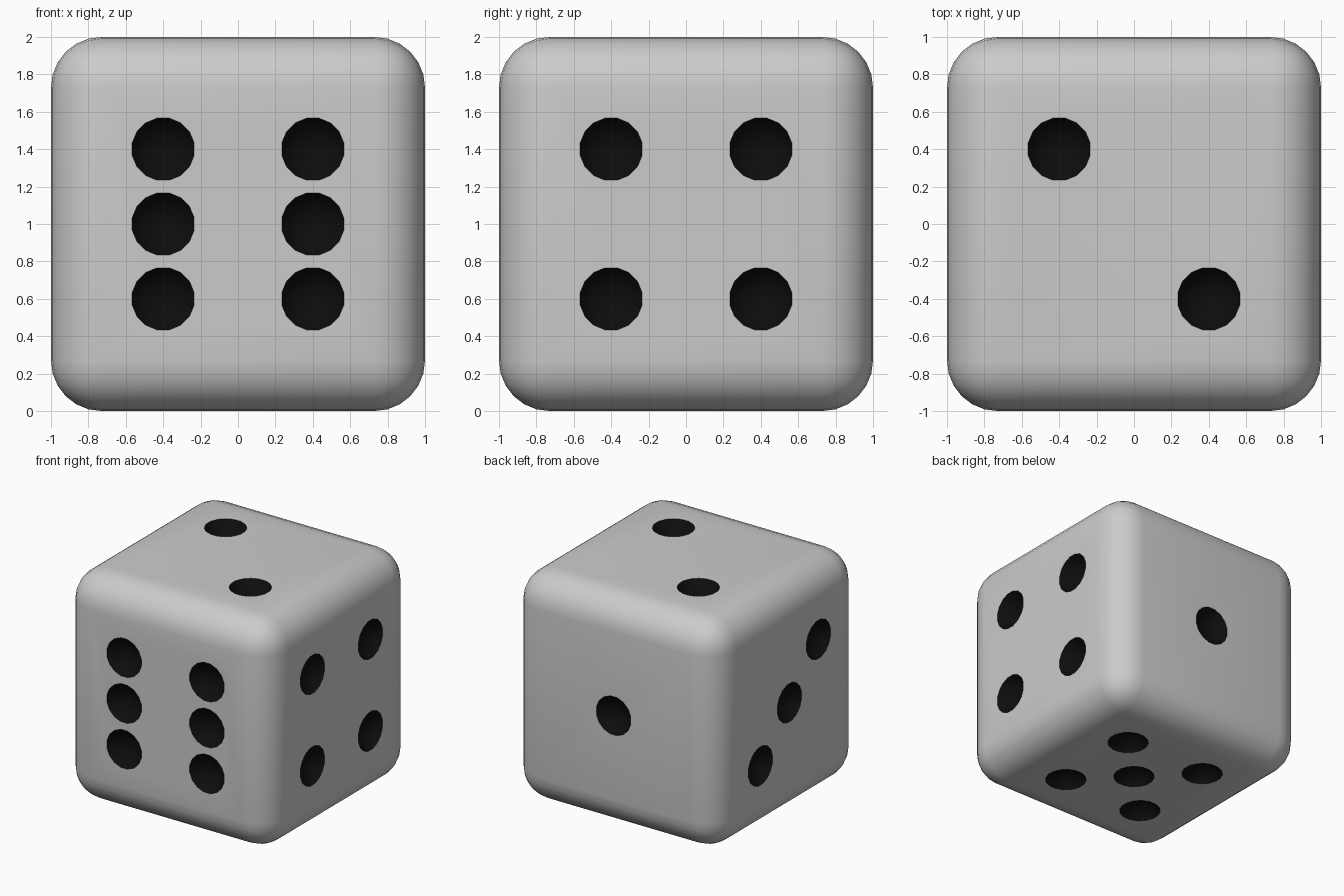
import bpy, bmesh
from math import pi
from mathutils import Matrix, Vector

if "Cube" in bpy.data.objects:
    bpy.data.objects.remove(bpy.data.objects["Cube"])

RADIUS, DEPTH, S = 0.17, 0.10, 0.4
BALL = (RADIUS**2 + DEPTH**2) / (2 * DEPTH)

black = bpy.data.materials.new("pip_black")
black.diffuse_color = (0.004, 0.004, 0.004, 1)
black.use_nodes = True
black.node_tree.nodes["Principled BSDF"].inputs["Base Color"].default_value = black.diffuse_color


def make_object(name, bm):
    mesh = bpy.data.meshes.new(name)
    bm.to_mesh(mesh)
    bm.free()
    mesh.materials.append(None)
    mesh.materials.append(black)
    obj = bpy.data.objects.new(name, mesh)
    bpy.context.collection.objects.link(obj)
    return obj


# rounded cube body
bm = bmesh.new()
bmesh.ops.create_cube(bm, size=2, matrix=Matrix.Translation((0, 0, 1)))
bmesh.ops.bevel(bm, geom=bm.edges[:], offset=0.27, segments=6, profile=0.5,
                affect='EDGES', clamp_overlap=True)
die = make_object("die_body", bm)

# pip layouts: face normal, u axis, v axis, positions
X, Y, Z = Vector((1, 0, 0)), Vector((0, 1, 0)), Vector((0, 0, 1))
four = [(u, v) for u in (-S, S) for v in (-S, S)]
faces = [
    (-Y, X, Z, four + [(-S, 0), (S, 0)]),      # front six
    (Y, -X, Z, [(0, 0)]),                      # back one
    (X, Y, Z, four),                           # right four
    (-X, -Y, Z, [(-S, -S), (0, 0), (S, S)]),   # left three
    (Z, X, Y, [(-S, S), (S, -S)]),             # top two
    (-Z, X, -Y, four + [(0, 0)]),              # bottom five
]

# balls that scoop out the pips
bm = bmesh.new()
for n, u, v, spots in faces:
    turn = Matrix((u, v, n)).transposed().to_4x4() @ Matrix.Rotation(pi / 16, 4, 'Z')
    for a, b in spots:
        centre = Z + u * a + v * b + n * (1 + BALL - DEPTH)
        bmesh.ops.create_uvsphere(bm, u_segments=16, v_segments=17, radius=BALL,
                                  matrix=Matrix.Translation(centre) @ turn)
for f in bm.faces:
    f.material_index = 1
cutter = make_object("pip_cutter", bm)
cutter.hide_render = True

# carve the pips, then smooth
cut = die.modifiers.new("pips", 'BOOLEAN')
cut.operation = 'DIFFERENCE'
cut.solver = 'EXACT'
cut.object = cutter
bpy.context.view_layer.objects.active = die
die.select_set(True)
bpy.ops.object.modifier_apply(modifier=cut.name)
bpy.data.objects.remove(cutter)
bpy.ops.object.shade_smooth_by_angle(angle=pi / 6)
